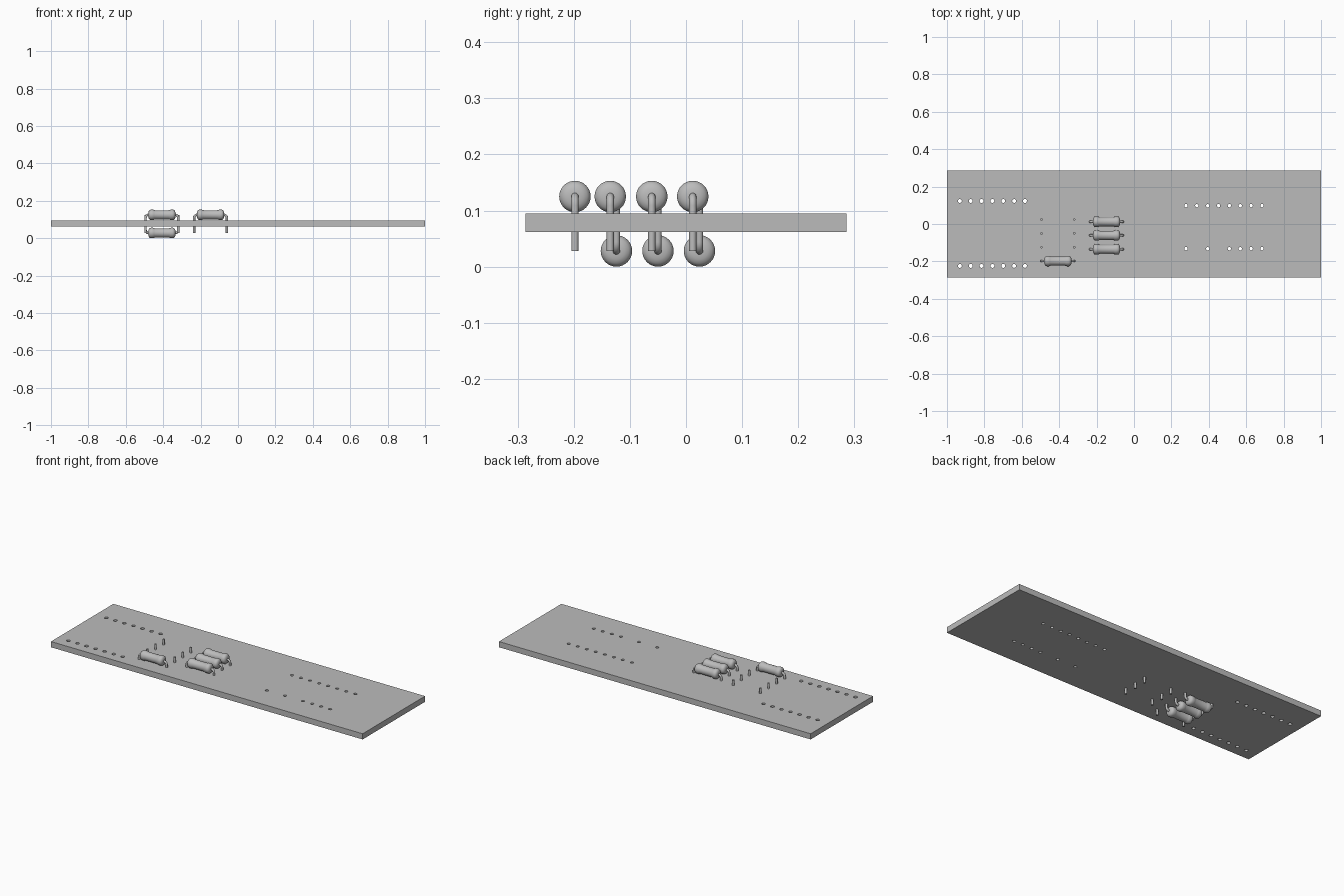
import bpy
import bmesh
import math
from mathutils import Matrix, Vector

if "Cube" in bpy.data.objects:
    bpy.data.objects.remove(bpy.data.objects["Cube"])

grey = bpy.data.materials.new("plain grey")
grey.use_nodes = True
grey.diffuse_color = (0.5, 0.5, 0.5, 1)
grey.node_tree.nodes["Principled BSDF"].inputs["Base Color"].default_value = (0.5, 0.5, 0.5, 1)

BOARD_Z, THICKNESS = 0.078, 0.033


def finish(bm, name, smooth=True):
    bmesh.ops.recalc_face_normals(bm, faces=bm.faces)
    mesh = bpy.data.meshes.new(name)
    for f in bm.faces:
        f.smooth = smooth
    bm.to_mesh(mesh)
    bm.free()
    mesh.materials.append(grey)
    obj = bpy.data.objects.new(name, mesh)
    bpy.context.collection.objects.link(obj)
    return obj


def activate(obj):
    bpy.ops.object.select_all(action='DESELECT')
    obj.select_set(True)
    bpy.context.view_layer.objects.active = obj


def row(start, count, y, radius, step=0.058):
    return [(start + i * step, y, radius) for i in range(count)]


# Circuit board slab
bm = bmesh.new()
bmesh.ops.create_cube(bm, size=1, matrix=Matrix.Translation((0, 0, BOARD_Z))
                      @ Matrix.Diagonal((2, 0.572, THICKNESS, 1)))
board = finish(bm, "circuit_board", False)

# Drilled rows of through holes
holes = row(-0.931, 7, 0.123, 0.0105) + row(-0.931, 7, -0.224, 0.0105)
holes += row(0.278, 8, 0.098, 0.009) + row(0.51, 4, -0.132, 0.009)
holes += row(0.278, 2, -0.132, 0.009, 0.116)
bm = bmesh.new()
for x, y, r in holes:
    bmesh.ops.create_cone(bm, cap_ends=True, segments=20, radius1=r, radius2=r,
                          depth=0.1, matrix=Matrix.Translation((x, y, BOARD_Z)))
cutter = finish(bm, "hole_cutter", False)
cutter.hide_render = True
drill = board.modifiers.new("holes", 'BOOLEAN')
drill.object = cutter
drill.solver = 'EXACT'
activate(board)
bpy.ops.object.modifier_apply(modifier=drill.name)
bpy.data.objects.remove(cutter)


def sweep(bm, rings):
    """Skin a list of vertex rings and cap both ends."""
    for a, b in zip(rings, rings[1:]):
        for i in range(len(a)):
            j = (i + 1) % len(a)
            bm.faces.new((a[i], a[j], b[j], b[i]))
    bm.faces.new(rings[0])
    bm.faces.new(rings[-1])


def resistor_body(name, x, y, z):
    # Half profile: waist, shoulder, bulged end, rounded cap
    half = [(0.036, 0.0245), (0.042, 0.0262), (0.048, 0.028), (0.058, 0.028),
            (0.064, 0.0265), (0.069, 0.022), (0.072, 0.015), (0.073, 0.007)]
    profile = [(-px, r) for px, r in reversed(half)] + half
    bm = bmesh.new()
    rings = []
    for px, r in profile:
        rings.append([bm.verts.new((x + px, y + r * math.cos(a), z + r * math.sin(a)))
                      for a in (math.tau * k / 32 for k in range(32))])
    sweep(bm, rings)
    activate(finish(bm, name))
    bpy.ops.object.shade_smooth_by_angle(angle=math.radians(40))


def lead(name, x, y, z, side, direction):
    # Wire leaves the body, bends a quarter turn and passes through the board
    reach, bend, drop, radius = 0.0875, 0.016, 0.097, 0.0065
    path = [(0.066, 0, 0)]
    for k in range(9):
        a = math.pi / 2 * k / 8
        path.append((reach - bend + bend * math.sin(a), bend - bend * math.cos(a), a))
    path.append((reach, drop, math.pi / 2))
    bm = bmesh.new()
    rings = []
    for out, down, turn in path:
        normal = Vector((-math.sin(turn), math.cos(turn)))
        ring = []
        for k in range(16):
            a = math.tau * k / 16
            n = normal * radius * math.cos(a)
            ring.append(bm.verts.new((x + side * (out + n.x), y + radius * math.sin(a),
                                      z + direction * (down + n.y))))
        rings.append(ring)
    sweep(bm, rings)
    activate(finish(bm, name))
    bpy.ops.object.shade_smooth_by_angle(angle=math.radians(40))


def resistor(name, x, y, z, direction):
    resistor_body(name + "_body", x, y, z)
    for label, side in (("left", 1), ("right", -1)):
        lead(f"{name}_{label}_lead", x, y, z, side, direction)


# Resistors on the upper face, leads pointing down
resistor("upper_resistor_single", -0.407, -0.198, 0.125, -1)
for i, y in enumerate((-0.135, -0.061, 0.012)):
    resistor(f"upper_resistor_{i + 1}", -0.147, y, 0.125, -1)

# Resistors on the under face, leads pointing up
for i, y in enumerate((-0.124, -0.05, 0.024)):
    resistor(f"lower_resistor_{i + 1}", -0.407, y, 0.028, 1)
